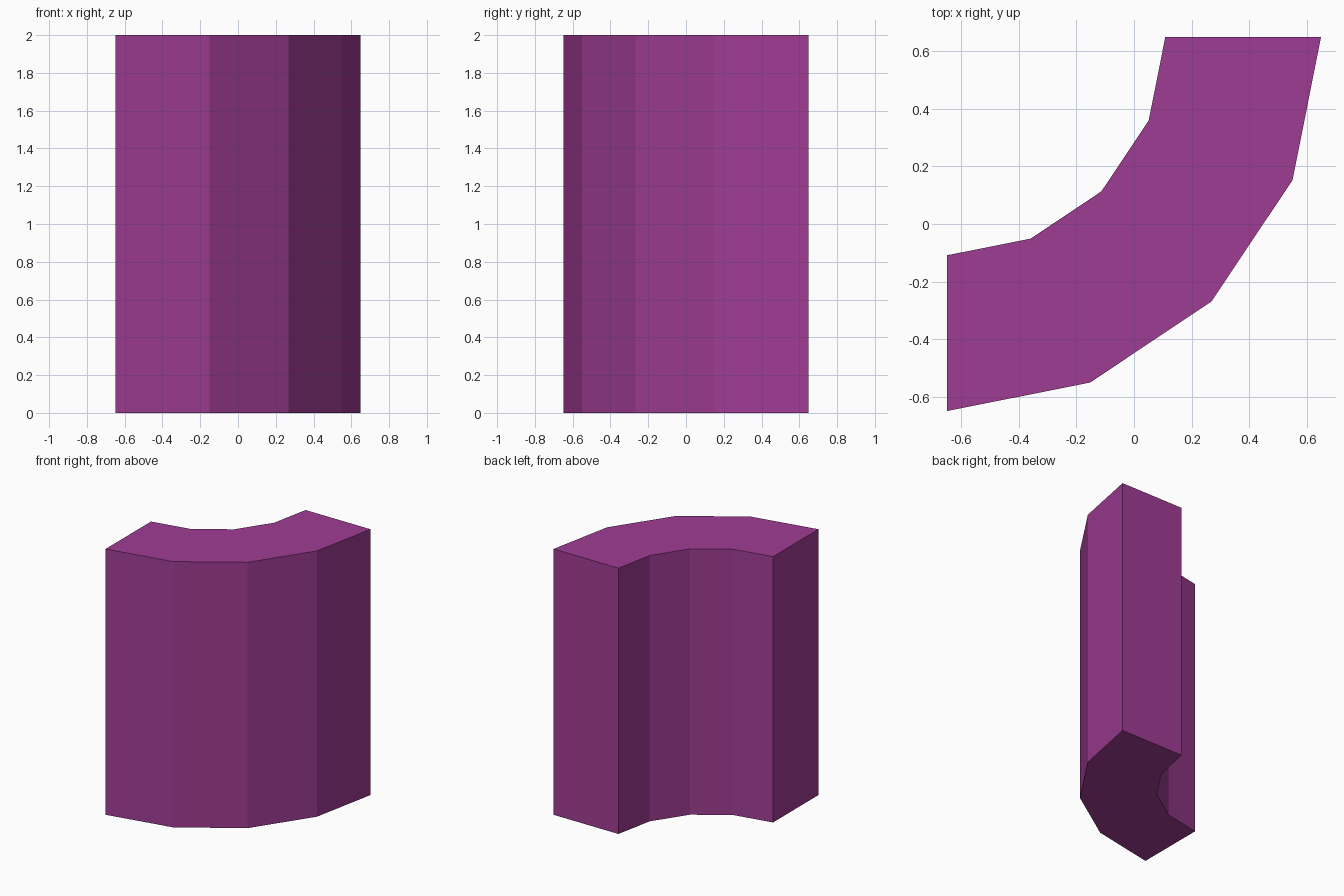
import bpy, bmesh, math

if "Cube" in bpy.data.objects:
    bpy.data.objects.remove(bpy.data.objects["Cube"])

HEIGHT = 2.0
OUTER, INNER = 1.297, 0.757
CENTRE = (-0.6485, 0.6485)
SEGMENTS = 4

purple = bpy.data.materials.new("purple")
purple.diffuse_color = (0.347, 0.046, 0.296, 1.0)
purple.use_nodes = True
purple.node_tree.nodes["Principled BSDF"].inputs["Base Color"].default_value = purple.diffuse_color


def arc(radius):
    """Points of a quarter circle running from -y round to +x."""
    angles = [-math.pi / 2 * (1 - i / SEGMENTS) for i in range(SEGMENTS + 1)]
    return [(CENTRE[0] + radius * math.cos(a),
             CENTRE[1] + radius * math.sin(a), 0) for a in angles]


# Curved wall block: quarter-ring profile extruded straight up
bm = bmesh.new()
outline = arc(OUTER) + arc(INNER)[::-1]
base = bm.faces.new([bm.verts.new(p) for p in outline])
top = bmesh.ops.extrude_face_region(bm, geom=[base], use_keep_orig=True)
bmesh.ops.translate(bm, vec=(0, 0, HEIGHT),
                    verts=[g for g in top["geom"] if isinstance(g, bmesh.types.BMVert)])
bmesh.ops.recalc_face_normals(bm, faces=bm.faces)

mesh = bpy.data.meshes.new("curved_wall")
bm.to_mesh(mesh)
bm.free()
mesh.materials.append(purple)
wall = bpy.data.objects.new("curved_wall", mesh)
bpy.context.collection.objects.link(wall)
